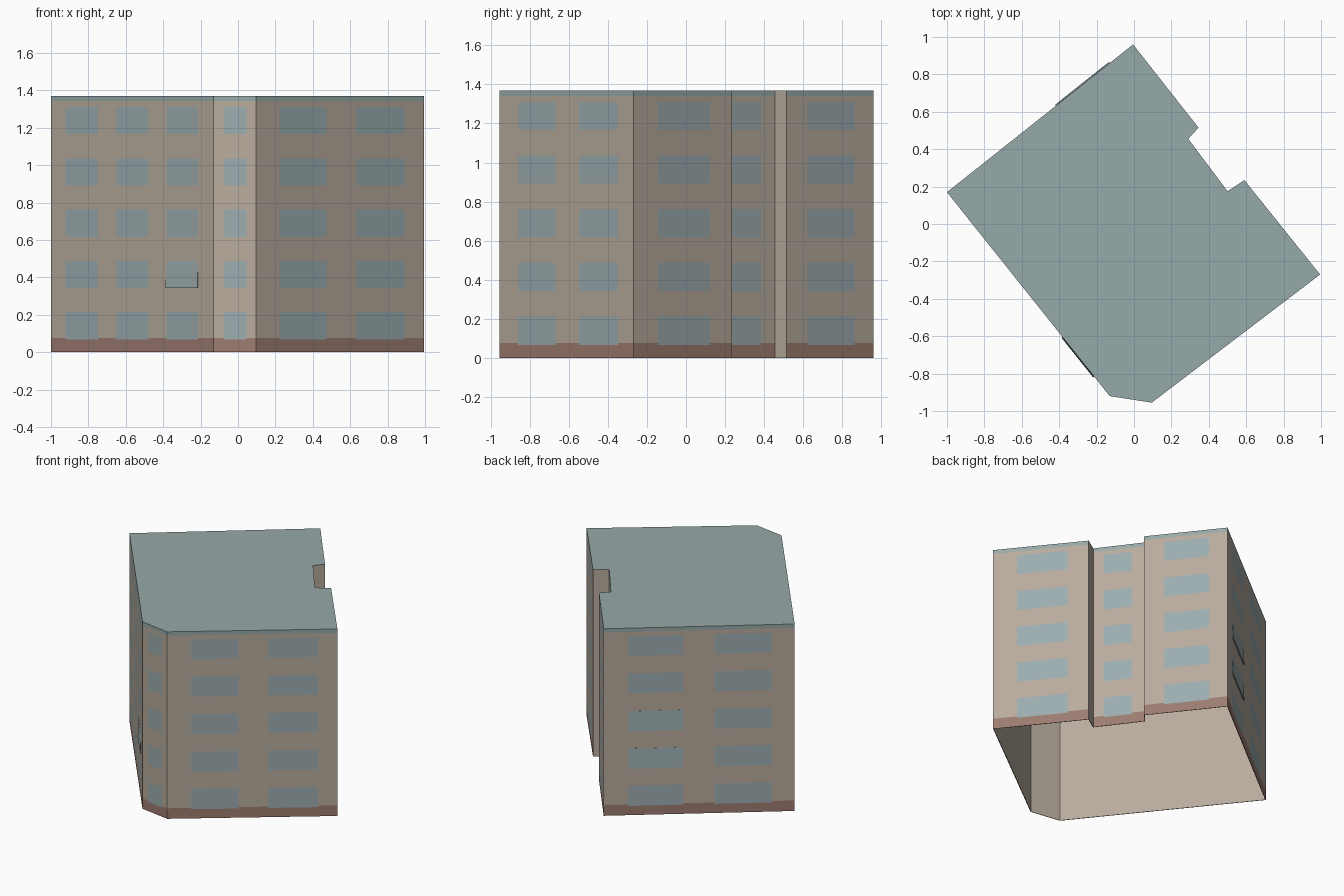
import bpy
import bmesh
from mathutils import Vector

old = bpy.data.objects.get("Cube")
if old:
    bpy.data.objects.remove(old, do_unlink=True)


def make_material(name, rgb):
    """One flat colour, given as display values and stored as linear."""
    linear = [(c / 255 / 12.92) if c < 10 else ((c / 255 + 0.055) / 1.055) ** 2.4 for c in rgb]
    mat = bpy.data.materials.new(name)
    mat.use_nodes = True
    mat.diffuse_color = (*linear, 1)
    bsdf = mat.node_tree.nodes["Principled BSDF"]
    bsdf.inputs["Base Color"].default_value = (*linear, 1)
    bsdf.inputs["Roughness"].default_value = 0.9
    return mat


# The wall colour is last so the inner lining of the shell always gets it
ROOF, GLASS, PLINTH, WALL = range(4)
materials = [make_material("roof_grey_green", (150, 169, 168)),
             make_material("window_blue_grey", (156, 172, 175)),
             make_material("plinth_brown", (157, 124, 112)),
             make_material("wall_taupe", (183, 171, 157))]

# Footprint corners, each with the window spans along the wall that starts there;
# None marks the bare side walls of the recess
HEIGHT = 1.37
walls = [((-1.0, 0.17), [(0.09, 0.29), (0.40, 0.60), (0.71, 0.905)]),
         ((-0.13, -0.92), [(0.23, 0.78)]),
         ((0.095, -0.955), [(0.14, 0.42), (0.595, 0.885)]),
         ((0.995, -0.27), [(0.25, 0.78)]),
         ((0.59, 0.235), None),
         ((0.50, 0.175), [(0.2, 0.75)]),
         ((0.29, 0.455), None),
         ((0.345, 0.515), [(0.24, 0.78)]),
         ((-0.005, 0.96), [(0.126, 0.414), (0.58, 0.88)])]
storeys = [(0.067 + i * 0.275, 0.215 + i * 0.274) for i in range(5)]
plinth_top, band_bottom = 0.077, 1.342
levels = sorted([0, plinth_top, band_bottom, HEIGHT] + [z for s in storeys for z in s])

# Walk round the footprint, splitting each wall at its window sides
points, columns = [], []
for i, (corner, spans) in enumerate(walls):
    a, b = Vector(corner), Vector(walls[(i + 1) % len(walls)][0])
    marks = [0] + [t for span in spans or [] for t in span]
    for k, t in enumerate(marks):
        points.append(a.lerp(b, t))
        columns.append("bare" if spans is None else "window" if k % 2 else "plain")


def face_material(column, z):
    if column == "bare":
        return WALL
    if column == "window" and any(lo < z < hi for lo, hi in storeys):
        return GLASS
    return PLINTH if z < plinth_top else ROOF if z > band_bottom else WALL


def add_object(name, bm):
    mesh = bpy.data.meshes.new(name)
    bm.to_mesh(mesh)
    bm.free()
    for mat in materials:
        mesh.materials.append(mat)
    obj = bpy.data.objects.new(name, mesh)
    bpy.context.collection.objects.link(obj)
    return obj


# Building shell: outer walls with flush windows, closed by the flat roof
bm = bmesh.new()
rings = [[bm.verts.new((p.x, p.y, z)) for p in points] for z in levels]
count = len(points)
for r in range(len(levels) - 1):
    middle = (levels[r] + levels[r + 1]) / 2
    for c in range(count):
        n = (c + 1) % count
        face = bm.faces.new((rings[r][c], rings[r][n], rings[r + 1][n], rings[r + 1][c]))
        face.material_index = face_material(columns[c], middle)
bm.faces.new(rings[-1]).material_index = ROOF
shell = add_object("building_shell", bm)

# Thin plain lining on the inside, open at the bottom
lining = shell.modifiers.new("lining", "SOLIDIFY")
lining.thickness = 0.004
lining.offset = -1
lining.material_offset = WALL
lining.material_offset_rim = WALL


# Loose window panes standing slightly proud of the wall
def add_pane(name, wall, span, storey):
    a, b = Vector(walls[wall][0]), Vector(walls[(wall + 1) % len(walls)][0])
    along = (b - a).normalized()
    out = Vector((along.y, -along.x)) * 0.007
    lo, hi = storeys[storey]
    left, right = a.lerp(b, span[0]), a.lerp(b, span[1])
    bm = bmesh.new()
    back = [bm.verts.new((p.x, p.y, z)) for p, z in ((left, lo), (right, lo), (right, hi), (left, hi))]
    # The bottom edge stands out while the top stays nearly flush
    front = [bm.verts.new(v.co + out.to_3d() * (1 if v.co.z < hi - 0.01 else 0.1)) for v in back]
    bm.faces.new(front)
    for k in range(4):
        n = (k + 1) % 4
        bm.faces.new((back[k], back[n], front[n], front[k]))
    for face in bm.faces:
        face.material_index = GLASS
    add_object(name, bm)


add_pane("loose_pane_front", 0, walls[0][1][2], 1)
for storey in (1, 2):
    add_pane(f"loose_pane_back_{storey}", 8, walls[8][1][0], storey)
